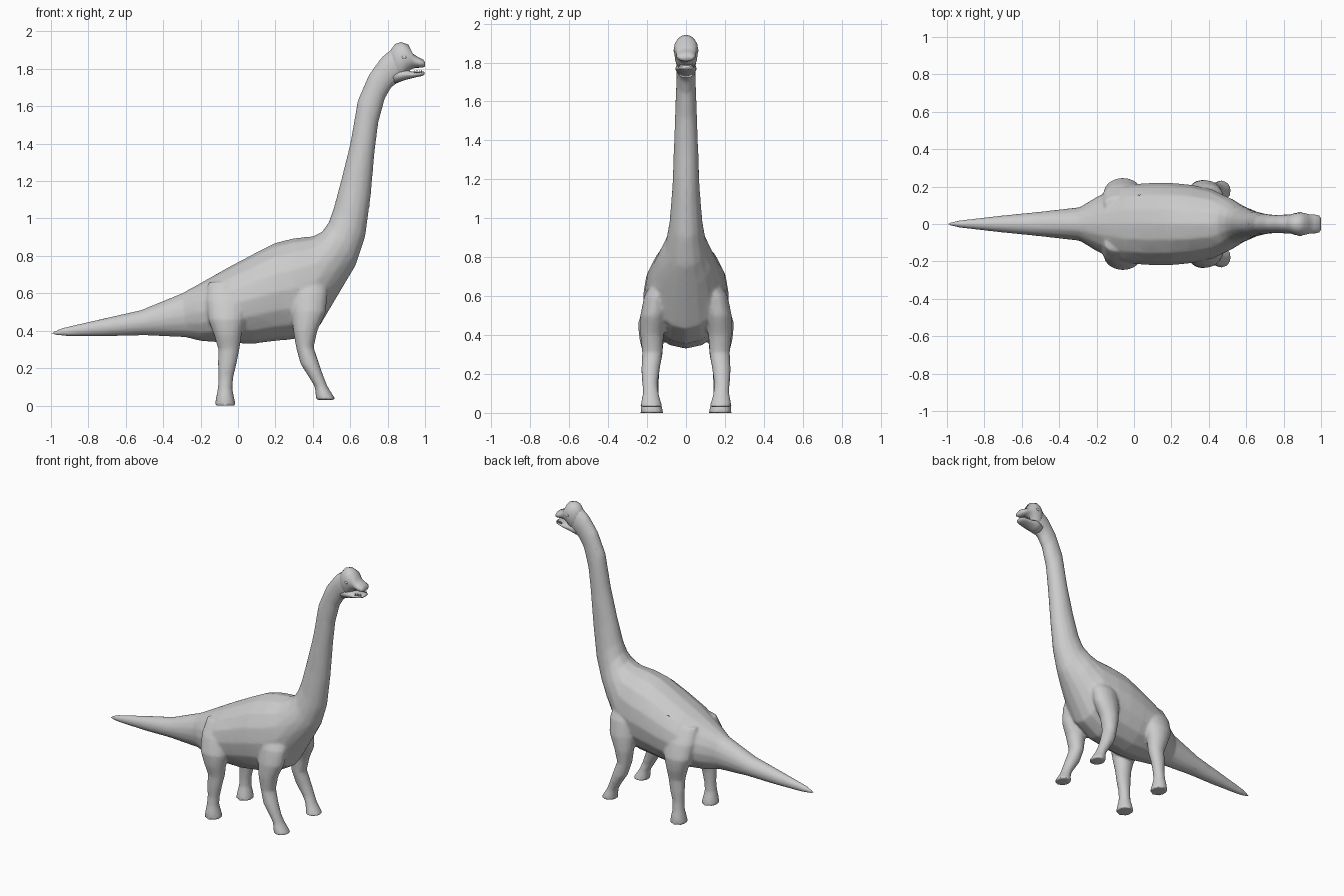
import bpy, bmesh
from math import sin, cos, pi
from mathutils import Vector, Matrix

old = bpy.data.objects.get("Cube")
if old:
    bpy.data.objects.remove(old)

skin = bpy.data.materials.new("grey skin")
skin.use_nodes = True
grey = (0.6, 0.6, 0.6, 1)
skin.diffuse_color = grey
skin.node_tree.nodes["Principled BSDF"].inputs["Base Color"].default_value = grey


def loft(bm, rings):
    """Skin closed elliptical rings given as (centre, half axis a, half axis b)."""
    sides = 16
    loops = []
    for c, a, b in rings:
        loops.append([bm.verts.new(c + a * cos(2 * pi * i / sides) + b * sin(2 * pi * i / sides))
                      for i in range(sides)])
    for lo, hi in zip(loops, loops[1:]):
        for i in range(sides):
            j = (i + 1) % sides
            bm.faces.new((lo[i], lo[j], hi[j], hi[i]))
    bm.faces.new(loops[0][::-1])
    bm.faces.new(loops[-1])


def spine(sections):
    """Rings from upper outline point, lower outline point and half width."""
    rings = []
    for tx, tz, bx, bz, w in sections:
        top, low = Vector((tx, 0, tz)), Vector((bx, 0, bz))
        rings.append(((top + low) / 2, Vector((0, w, 0)), (top - low) / 2))
    return rings


def limb(sections, side):
    """Level rings from height, x range and distance range from the middle."""
    return [(Vector(((x0 + x1) / 2, side * (y0 + y1) / 2, z)),
             Vector(((x1 - x0) / 2, 0, 0)), Vector((0, (y1 - y0) / 2, 0)))
            for z, x0, x1, y0, y1 in sections]


def finish(bm, name):
    bmesh.ops.recalc_face_normals(bm, faces=bm.faces)
    for f in bm.faces:
        f.smooth = True
    mesh = bpy.data.meshes.new(name)
    bm.to_mesh(mesh)
    bm.free()
    mesh.materials.append(skin)
    obj = bpy.data.objects.new(name, mesh)
    bpy.context.collection.objects.link(obj)
    return obj


# Tail, torso and neck
trunk = [
    (-1.0, .39, -1.0, .38, .005), (-.94, .415, -.92, .37, .02),
    (-.72, .465, -.7, .37, .045), (-.52, .51, -.5, .375, .065),
    (-.3, .6, -.28, .365, .09), (-.2, .655, -.2, .345, .145),
    (-.05, .74, -.06, .335, .21), (.1, .82, .08, .33, .22),
    (.2, .87, .2, .345, .22), (.3, .895, .31, .355, .21),
    (.4, .905, .44, .43, .185), (.45, .93, .57, .65, .14),
    (.485, .98, .63, .75, .105), (.51, 1.05, .68, .9, .085),
    (.55, 1.2, .71, 1.12, .07), (.6, 1.4, .73, 1.35, .062),
    (.64, 1.63, .75, 1.51, .055), (.7, 1.77, .785, 1.64, .05),
    (.77, 1.865, .82, 1.7, .05), (.84, 1.92, .88, 1.745, .054),
]

# Hind leg, then front leg, each from hip or shoulder to foot
hind_leg = [
    (.66, -.16, .02, .06, .15), (.56, -.17, .05, .08, .215),
    (.46, -.16, .04, .1, .247), (.38, -.13, .02, .115, .24),
    (.3, -.105, .008, .12, .22), (.23, -.108, -.006, .135, .22),
    (.15, -.105, -.025, .14, .215), (.09, -.108, -.03, .14, .22),
    (.04, -.118, -.02, .125, .232), (0, -.125, -.01, .115, .235),
]
front_leg = [
    (.7, .28, .46, .06, .16), (.6, .28, .48, .08, .215),
    (.5, .285, .47, .1, .235), (.4, .295, .425, .115, .235),
    (.31, .31, .405, .12, .225), (.22, .335, .435, .135, .23),
    (.15, .38, .46, .145, .225), (.1, .41, .48, .14, .222),
    (.06, .415, .505, .13, .23), (.03, .415, .525, .12, .235),
]

bm = bmesh.new()
loft(bm, spine(trunk))
for side in (-1, 1):
    loft(bm, limb(hind_leg, side))
    loft(bm, limb(front_leg, side))
body = finish(bm, "body")

# Fuse the limbs into the torso and soften the joins
fuse = body.modifiers.new("fuse", 'REMESH')
fuse.mode = 'VOXEL'
fuse.voxel_size = 0.009
fuse.use_smooth_shade = True
soften = body.modifiers.new("soften", 'SMOOTH')
soften.factor = 0.5
soften.iterations = 6
thin = body.modifiers.new("thin", 'DECIMATE')
thin.ratio = 0.2

# Skull with domed crest and upper snout
bm = bmesh.new()
loft(bm, spine([
    (.8, 1.88, .84, 1.735, .045), (.84, 1.933, .885, 1.75, .059),
    (.872, 1.943, .908, 1.785, .063), (.91, 1.93, .93, 1.8, .056),
    (.935, 1.882, .95, 1.805, .05), (.965, 1.862, .97, 1.806, .05),
    (.99, 1.85, .99, 1.806, .045), (1.0, 1.835, 1.0, 1.815, .03)]))
finish(bm, "skull")

# Lower jaw
bm = bmesh.new()
loft(bm, spine([
    (.82, 1.79, .84, 1.72, .045), (.88, 1.8, .885, 1.738, .055),
    (.93, 1.786, .93, 1.75, .05), (.96, 1.784, .96, 1.757, .045),
    (.985, 1.786, .985, 1.762, .038), (.997, 1.784, .997, 1.77, .025)]))
finish(bm, "lower_jaw")

# Teeth along both sides of the mouth
bm = bmesh.new()
for side in (-1, 1):
    for i in range(4):
        spot = Vector((.945 + .012 * i, side * (.04 - .003 * i), 1.787))
        bmesh.ops.create_cone(bm, segments=6, radius1=.005, radius2=.001, depth=.016,
                              cap_ends=True, matrix=Matrix.Translation(spot))
finish(bm, "teeth")

# Eyes
bm = bmesh.new()
for side in (-1, 1):
    place = Matrix.Translation((.888, side * .06, 1.862)) @ Matrix.Diagonal((1.2, .5, .8, 1))
    bmesh.ops.create_uvsphere(bm, u_segments=12, v_segments=8, radius=.01, matrix=place)
finish(bm, "eyes")
